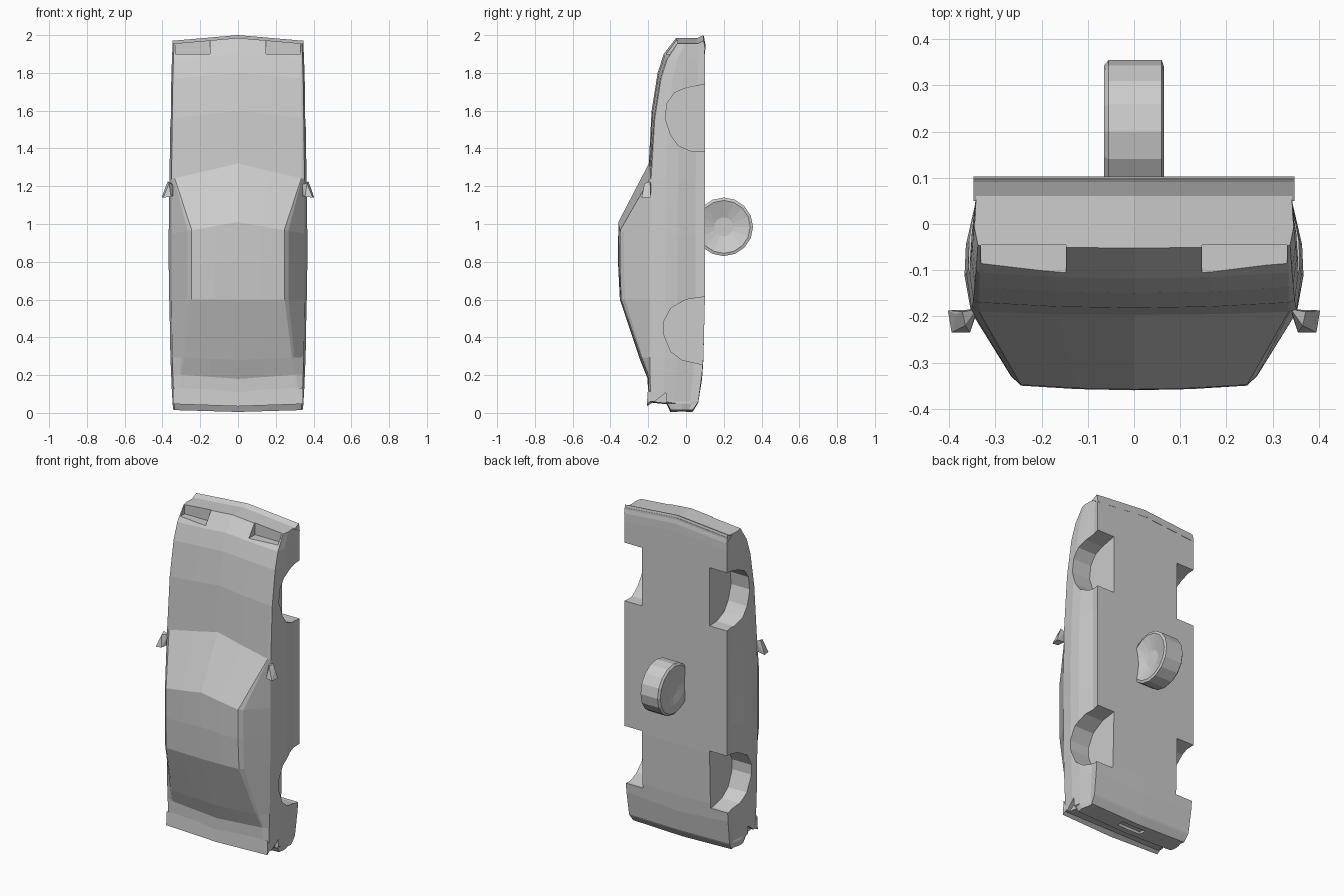
import bpy, bmesh
from math import cos, sin, tau

if "Cube" in bpy.data.objects:
    bpy.data.objects.remove(bpy.data.objects["Cube"])


def make(name, bm):
    bmesh.ops.remove_doubles(bm, verts=bm.verts, dist=0.0002)
    bmesh.ops.recalc_face_normals(bm, faces=bm.faces)
    if bm.calc_volume(signed=True) < 0:
        bmesh.ops.reverse_faces(bm, faces=bm.faces)
    mesh = bpy.data.meshes.new(name)
    bm.to_mesh(mesh)
    bm.free()
    ob = bpy.data.objects.new(name, mesh)
    bpy.context.collection.objects.link(ob)
    return ob


def mirror_x(bm):
    """Adds the mirrored faces, keeping them wound outward."""
    for f in bm.faces[:]:
        bm.faces.new([bm.verts.new((-v.co.x, v.co.y, v.co.z)) for v in reversed(f.verts)])


def prism(name, outline, x0, x1):
    """Side outline in (y, z) extruded along x, made on both sides."""
    bm = bmesh.new()
    a, b = ([bm.verts.new((x, y, z)) for y, z in outline] for x in (x0, x1))
    bm.faces.new(a)
    bm.faces.new(b)
    for i in range(len(a)):
        j = (i + 1) % len(a)
        bm.faces.new((a[i], a[j], b[j], b[i]))
    if x0 > 0:
        mirror_x(bm)
    return make(name, bm)


def lip(name, outline, half_width, bow):
    """Thin strip across the car, bent to a shallow V at the centre."""
    bm = bmesh.new()
    a = [bm.verts.new((0, y, z)) for y, z in outline]
    b = [bm.verts.new((half_width, y, z - bow)) for y, z in outline]
    for i in range(len(a)):
        j = (i + 1) % len(a)
        bm.faces.new((a[i], a[j], b[j], b[i]))
    bm.faces.new(b)
    mirror_x(bm)
    return make(name, bm)


def cut(target, cutter):
    mod = target.modifiers.new("cut", "BOOLEAN")
    mod.operation, mod.solver, mod.object = "DIFFERENCE", "EXACT", cutter
    bpy.context.view_layer.update()
    with bpy.context.temp_override(object=target, active_object=target):
        bpy.ops.object.modifier_apply(modifier=mod.name)
    bpy.data.objects.remove(cutter)


def half_ring(z, bow, floor, floor_w, wide, ys, xs, yr, xr, yc):
    """Half cross-section: floor, side, shoulder, roof edge, roof centre."""
    def side(t):
        return floor + (ys - floor) * t
    pts = [(0, floor), (floor_w, floor), (floor_w - .006, side(.17)),
           (wide - .003, side(.5)), (wide, side(.73)), (xs, ys),
           (xr + (xs - xr) * .2, yr + (ys - yr) * .13), (xr, yr),
           (xr * .5, yr + (yc - yr) * .75), (0, yc)]
    return [(x, y, z - bow * x / .345) for x, y in pts]


# Car body: sections from the tail (low) to the nose (high)
stations = [
    (.005, -.01, .035, .335, .342, -.08, .335, -.082, .32, -.083),
    (.046, -.005, .06, .340, .347, -.10, .338, -.102, .32, -.103),
    (.056, -.005, .065, .341, .348, -.188, .340, -.196, .325, -.201),
    (.18, -.025, .085, .345, .354, -.19, .345, -.20, .30, -.203),
    (.28, -.015, .092, .346, .358, -.19, .348, -.235, .286, -.243),
    (.60, 0, .10, .348, .364, -.19, .352, -.343, .247, -.350),
    (.80, .02, .10, .348, .367, -.19, .353, -.35, .245, -.36),
    (1.01, .06, .10, .348, .367, -.19, .353, -.348, .245, -.358),
    (1.32, .08, .10, .348, .363, -.185, .352, -.19, .335, -.197),
    (1.60, .04, .10, .348, .358, -.165, .348, -.17, .335, -.182),
    (1.80, .03, .10, .348, .353, -.132, .345, -.137, .335, -.150),
    (1.90, .03, .10, .348, .350, -.10, .342, -.105, .335, -.118),
    (1.985, .03, .098, .348, .346, -.045, .338, -.047, .334, -.052),
]
bm = bmesh.new()
rings = [[bm.verts.new(p) for p in half_ring(*s)] for s in stations]
for a, b in zip(rings, rings[1:]):
    for i in range(len(a) - 1):
        bm.faces.new((a[i], a[i + 1], b[i + 1], b[i]))
bm.faces.new(rings[0])
bm.faces.new(rings[-1])
mirror_x(bm)
body = make("car_body", bm)

# Wheel arches
front_arch = [(.2, 1.74), (.1, 1.74), (0, 1.72), (-.06, 1.695), (-.10, 1.64), (-.11, 1.56),
              (-.08, 1.47), (-.04, 1.415), (.03, 1.385), (.2, 1.38)]
rear_arch = [(.2, .62), (.1, .615), (0, .60), (-.08, .555), (-.12, .48), (-.12, .42),
             (-.08, .325), (-.02, .28), (.07, .26), (.2, .26)]
for outline in (front_arch, rear_arch):
    cut(body, prism("arch_cutter", outline, .23, .5))

# Headlight recesses, tail corner notches and rear plate recess
cut(body, prism("headlight_cutter", [(-.3, 1.9), (-.045, 1.9), (-.045, 2.1), (-.3, 2.1)], .147, .331))
cut(body, prism("notch_cutter", [(-.18, .05), (-.105, .108), (-.103, .02), (-.17, .02)], .325, .5))
cut(body, prism("plate_cutter", [(-.045, -.05), (.0, -.05), (.0, .022), (-.045, .022)], -.08, .08))

# Front bumper lip and boot lid lip
lip("front_bumper_lip", [(.05, 1.98), (.093, 2.0), (.103, 1.95)], .348, .03)
lip("boot_lip", [(-.17, .06), (-.207, .035), (-.201, .12)], .343, -.012)

# Door mirrors
bm = bmesh.new()
for p in [(.340, -.19, 1.15), (.403, -.187, 1.14), (.395, -.235, 1.14), (.355, -.235, 1.145),
          (.340, -.185, 1.21), (.372, -.19, 1.225), (.386, -.195, 1.19), (.365, -.22, 1.215)]:
    bm.verts.new(p)
bmesh.ops.convex_hull(bm, input=bm.verts[:])
mirror_x(bm)
make("door_mirrors", bm)

# Single wheel under the floor: (radius, x) profile turned about the x axis
profile = [(0, .035), (.05, .035), (.095, .05), (.14, .065), (.155, .06),
           (.155, -.055), (.143, -.065), (.095, -.06), (.05, -.05), (0, -.05)]
SIDES = 16
bm = bmesh.new()
rings = [[bm.verts.new((x, .2 + r * cos(tau * k / SIDES), .985 + r * sin(tau * k / SIDES)))
          for k in range(SIDES)] for r, x in profile]
for a, b in zip(rings, rings[1:]):
    for k in range(SIDES):
        j = (k + 1) % SIDES
        bm.faces.new((a[k], a[j], b[j], b[k]))
make("wheel", bm)
